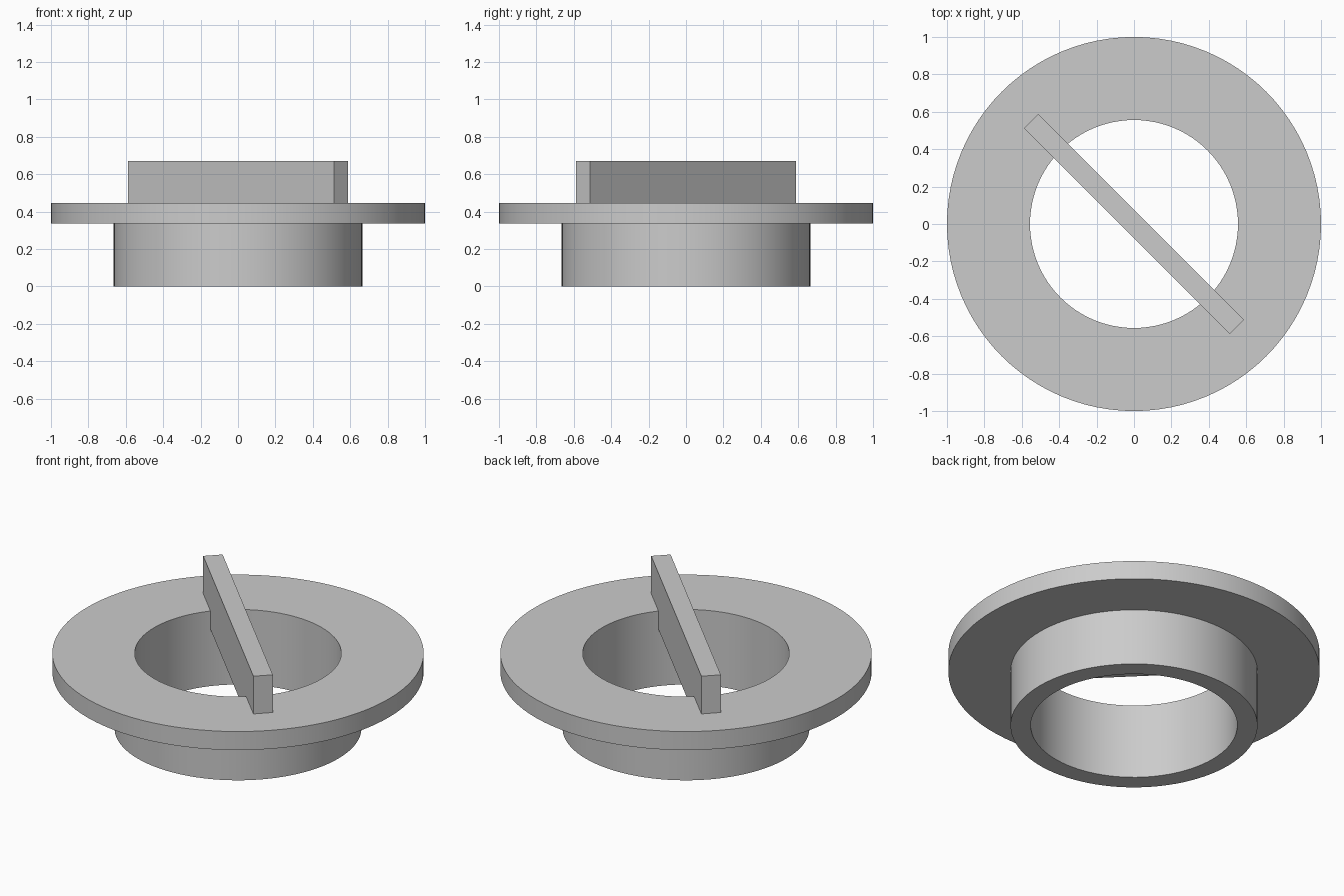
import bpy
import bmesh
import math

cube = bpy.data.objects.get("Cube")
if cube:
    bpy.data.objects.remove(cube, do_unlink=True)

SEGMENTS = 96
HOLE_R, TUBE_R, FLANGE_R = 0.556, 0.665, 1.0
FLANGE_Z, FLANGE_TOP, BAR_TOP = 0.336, 0.446, 0.67

# Single plain grey
grey = bpy.data.materials.new("plain grey")
grey.use_nodes = True
colour = (0.6, 0.6, 0.6, 1.0)
grey.diffuse_color = colour
grey.node_tree.nodes["Principled BSDF"].inputs["Base Color"].default_value = colour


def finish(name, bm):
    """Turn a bmesh into a named grey object."""
    bmesh.ops.recalc_face_normals(bm, faces=bm.faces)
    mesh = bpy.data.meshes.new(name)
    bm.to_mesh(mesh)
    bm.free()
    mesh.materials.append(grey)
    obj = bpy.data.objects.new(name, mesh)
    bpy.context.collection.objects.link(obj)
    return obj


# Flanged collar: one closed profile turned around the z axis
profile = [(HOLE_R, 0), (TUBE_R, 0), (TUBE_R, FLANGE_Z), (FLANGE_R, FLANGE_Z),
           (FLANGE_R, FLANGE_TOP), (HOLE_R, FLANGE_TOP)]
bm = bmesh.new()
ring = [bm.verts.new((r, 0, z)) for r, z in profile]
edges = [bm.edges.new((ring[i - 1], ring[i])) for i in range(len(ring))]
bmesh.ops.spin(bm, geom=ring + edges, cent=(0, 0, 0), axis=(0, 0, 1),
               angle=math.tau, steps=SEGMENTS, use_duplicate=False)
bmesh.ops.remove_doubles(bm, verts=bm.verts, dist=0.0001)
collar = finish("flanged_collar", bm)
bpy.ops.object.select_all(action="DESELECT")
collar.select_set(True)
bpy.context.view_layer.objects.active = collar
bpy.ops.object.shade_smooth_by_angle(angle=math.radians(30))

# Diagonal bar across the opening, its lower half let into the flange
bm = bmesh.new()
bmesh.ops.create_cube(bm, size=1)
bmesh.ops.scale(bm, vec=(1.556, 0.106, BAR_TOP - FLANGE_Z - 0.001), verts=bm.verts)
bar = finish("cross_bar", bm)
bar.location.z = (BAR_TOP + FLANGE_Z + 0.001) / 2
bar.rotation_euler.z = math.radians(-45)
